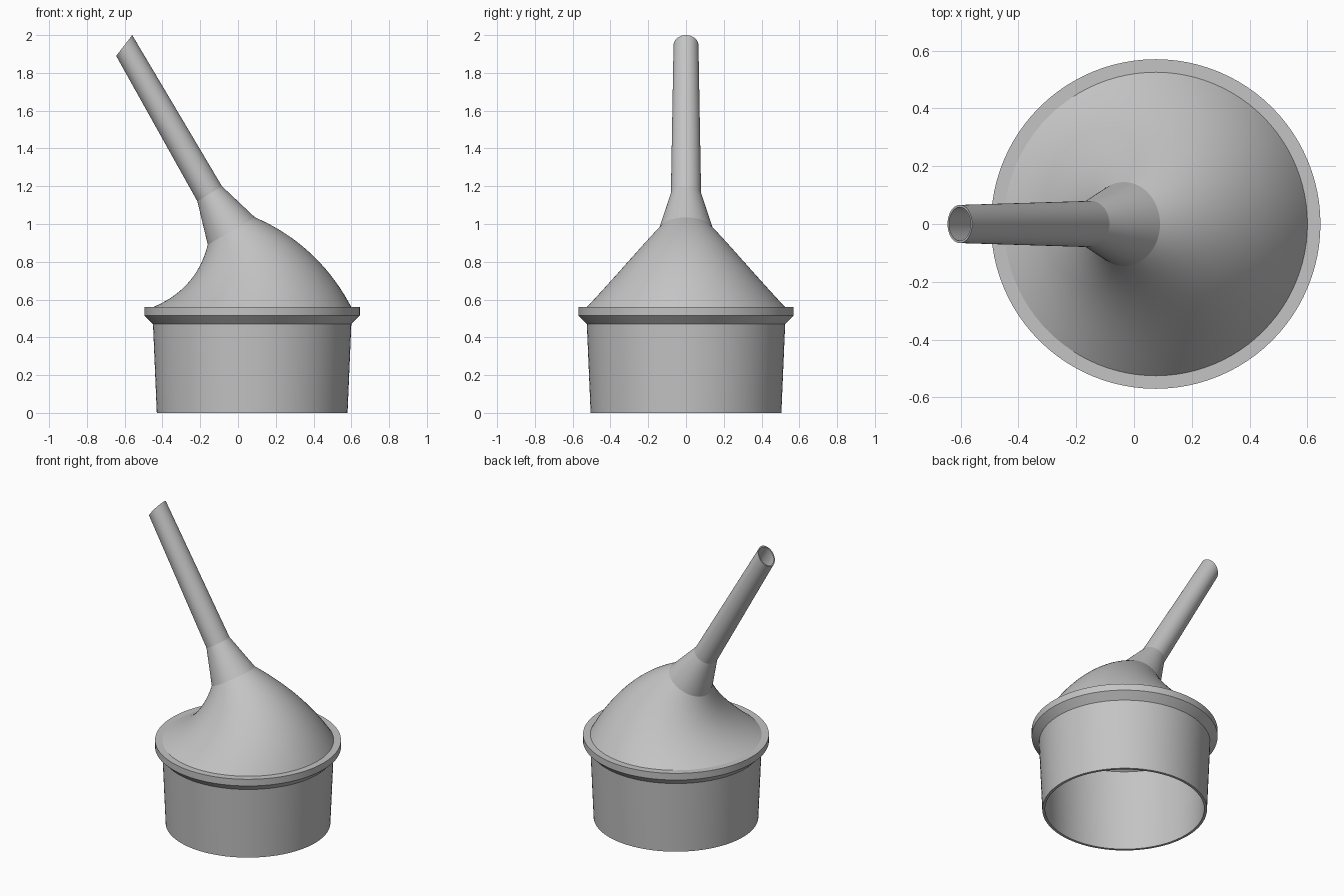
import bpy, bmesh
from math import cos, sin, tau, radians
from mathutils import Vector

SIDES = 96
CX = 0.075      # axis of the round base
WALL = 0.015

if "Cube" in bpy.data.objects:
    bpy.data.objects.remove(bpy.data.objects["Cube"])

grey = bpy.data.materials.new("light grey plastic")
colour = (0.55, 0.55, 0.55, 1)
grey.diffuse_color = colour
grey.use_nodes = True
grey.node_tree.nodes["Principled BSDF"].inputs["Base Color"].default_value = colour


def flat(r, z):
    """Level ring of radius r about the base axis."""
    return Vector((CX - r, z)), Vector((CX + r, z)), r


def shrink(ring, t):
    """Same ring, smaller by the wall thickness t."""
    left, right, half = ring
    d = (right - left).normalized() * t
    return left + d, right - d, half - t


def loft(name, rings, closed=False):
    """Skin rings given as left point, right point (x, z) and half depth."""
    bm = bmesh.new()
    loops = []
    for left, right, half in rings:
        mid, arm = (left + right) / 2, (right - left) / 2
        loop = []
        for i in range(SIDES):
            a = tau * i / SIDES
            p = mid + arm * cos(a)
            loop.append(bm.verts.new((p.x, half * sin(a), p.y)))
        loops.append(loop)
    pairs = list(zip(loops, loops[1:]))
    if closed:
        pairs.append((loops[-1], loops[0]))
    for low, high in pairs:
        for i in range(SIDES):
            j = (i + 1) % SIDES
            bm.faces.new((low[i], low[j], high[j], high[i]))
    mesh = bpy.data.meshes.new(name)
    bm.to_mesh(mesh)
    bm.free()
    mesh.materials.append(grey)
    obj = bpy.data.objects.new(name, mesh)
    bpy.context.collection.objects.link(obj)
    bpy.ops.object.select_all(action="DESELECT")
    obj.select_set(True)
    bpy.context.view_layer.objects.active = obj
    bpy.ops.object.shade_smooth_by_angle(angle=radians(14))
    return obj


def shell(name, rings, t):
    """Hollow part: outer skin, rim, then inner skin back down."""
    return loft(name, rings + [shrink(r, t) for r in reversed(rings)])


def bezier(a, b, c, t):
    return Vector(a) * (1 - t) ** 2 + Vector(b) * 2 * t * (1 - t) + Vector(c) * t * t


# Tapered cup with its flared collar, open below
loft("base_cup", [flat(0.505, 0), flat(0.525, 0.47), flat(0.57, 0.515),
                  flat(0.57, 0.56), flat(0.51, 0.56), flat(0.508, 0.47),
                  flat(0.488, 0)], closed=True)

# Leaning dome: rings tilt from level to the foot of the spout
STEPS = 28
dome = []
for k in range(STEPS + 1):
    t = k / STEPS
    left = bezier((-0.45, 0.56), (-0.22, 0.655), (-0.16, 0.89), t)
    right = bezier((0.6, 0.56), (0.425, 0.89), (0.09, 1.035), t)
    rise = ((left.y + right.y) / 2 - 0.56) / 0.4025
    dome.append((left, right, 0.525 + (0.145 - 0.525) * rise))
shell("leaning_dome", dome, WALL)

# Flared neck and long slanted spout, open at the tip
foot = dome[-1]
bend = (Vector((-0.215, 1.12)), Vector((-0.085, 1.2)), 0.08)
tip = (Vector((-0.645, 1.89)), Vector((-0.56, 2.0)), 0.066)
shell("spout", [foot, bend, tip], 0.008)
